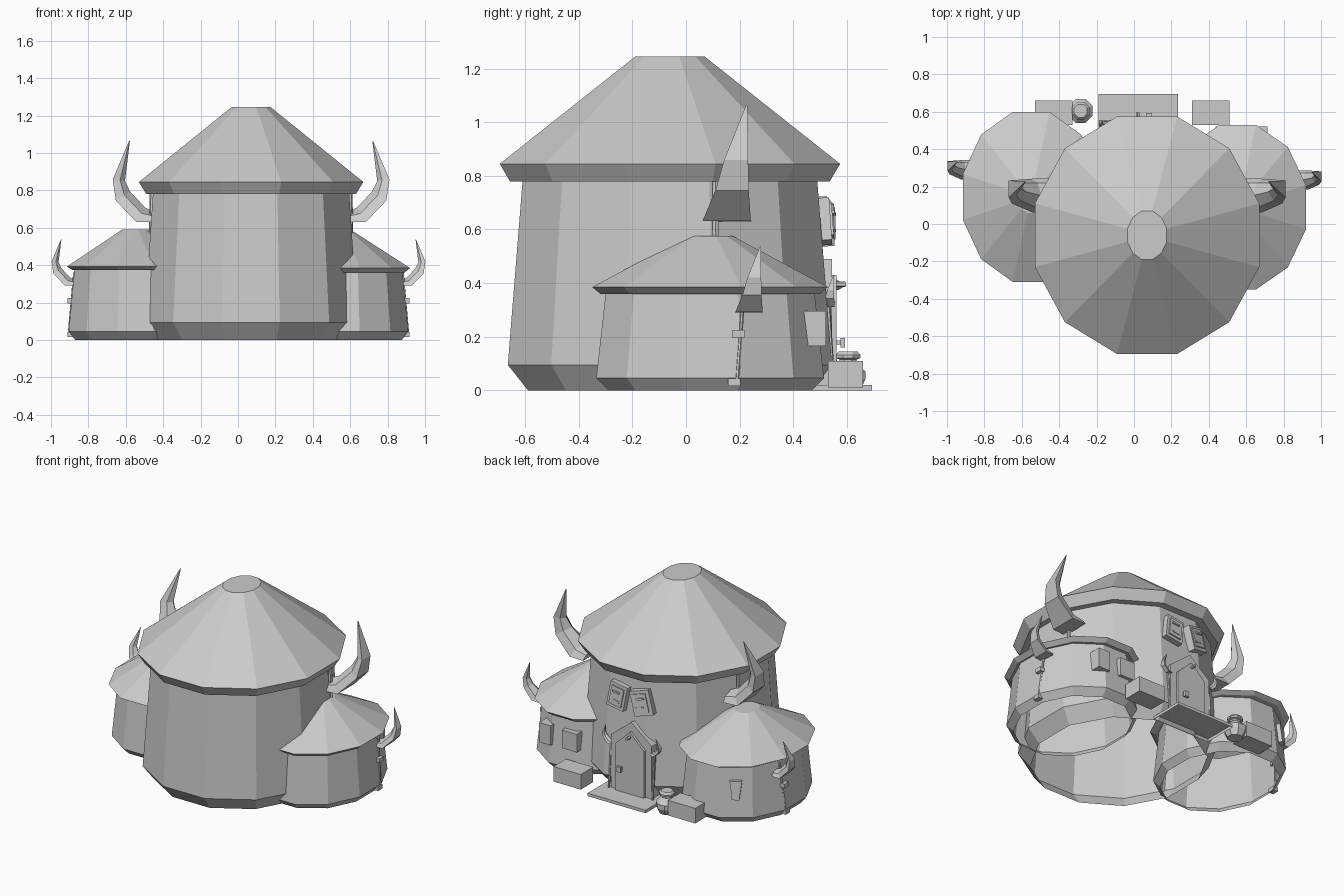
import bpy, bmesh
from math import sin, cos, pi, radians
from mathutils import Vector, Matrix

cube = bpy.data.objects.get("Cube")
if cube:
    bpy.data.objects.remove(cube, do_unlink=True)

grey = bpy.data.materials.new("plain grey")
grey.use_nodes = True
grey.diffuse_color = (0.6, 0.6, 0.6, 1)
grey.node_tree.nodes["Principled BSDF"].inputs["Base Color"].default_value = (0.6, 0.6, 0.6, 1)


def finish(name, bm):
    bmesh.ops.recalc_face_normals(bm, faces=bm.faces)
    mesh = bpy.data.meshes.new(name)
    bm.to_mesh(mesh)
    bm.free()
    mesh.materials.append(grey)
    obj = bpy.data.objects.new(name, mesh)
    bpy.context.collection.objects.link(obj)
    return obj


def skin(name, rings, floor=True):
    """Join equal rings of points into a solid, or a shell open at its first ring."""
    bm = bmesh.new()
    loops = [[bm.verts.new(p) for p in ring] for ring in rings]
    n = len(loops[0])
    for a, b in zip(loops, loops[1:]):
        for i in range(n):
            j = (i + 1) % n
            bm.faces.new((a[i], a[j], b[j], b[i]))
    if floor:
        bm.faces.new(loops[0])
    bm.faces.new(loops[-1])
    return finish(name, bm)


def turned(name, centre, profile, sides=12, floor=True):
    """Faceted solid with flat sides; profile holds (half x, half y, height)."""
    grow = 1 / cos(pi / sides)
    angles = [(i + 0.5) * 2 * pi / sides for i in range(sides)]
    rings = [[(centre[0] + rx * grow * cos(a), centre[1] + ry * grow * sin(a), z) for a in angles]
             for rx, ry, z in profile]
    return skin(name, rings, floor)


def box(name, centre, size, turn=0, lean=0, roll=0, taper=1.0):
    """Box; turn about z, lean about x, roll in its own face plane."""
    bm = bmesh.new()
    bmesh.ops.create_cube(bm, size=1)
    for v in bm.verts:
        if v.co.z < 0:
            v.co.x *= taper
        v.co = Vector(v.co[i] * size[i] for i in range(3))
    rot = (Matrix.Rotation(radians(turn), 4, "Z") @ Matrix.Rotation(radians(lean), 4, "X")
           @ Matrix.Rotation(radians(roll), 4, "Y"))
    bm.transform(Matrix.Translation(centre) @ rot)
    return finish(name, bm)


def gable(name, x, y, width, eaves, peak, base, depth):
    """Upright slab with a pointed top."""
    w = width / 2
    outline = [(-w, base), (w, base), (w, eaves), (0, peak), (-w, eaves)]
    return skin(name, [[(x + px, y + dy, pz) for px, pz in outline] for dy in (0, depth)])


# Horn path: outward, along y, up, half width in y, half thickness
HORN = [(-0.06, 0.00, 0.025, 0.092, 0.025),
        (0.02, 0.00, 0.04, 0.09, 0.045),
        (0.115, 0.02, 0.14, 0.062, 0.045),
        (0.137, 0.035, 0.225, 0.045, 0.033),
        (0.08, 0.075, 0.435, 0.002, 0.002)]
# Horn section: flat on the outside, ridged on the inside
SECTION = [(1, -1), (0.75, 0.2), (0, 1), (-0.75, 0.2), (-1, -1)]


def horn(name, base, side, scale):
    rings = []
    for k, (u, v, w, ry, rn) in enumerate(HORN):
        before, after = HORN[max(k - 1, 0)], HORN[min(k + 1, len(HORN) - 1)]
        along = Vector((after[0] - before[0], 0, after[2] - before[2])).normalized()
        normal = Vector((-along.z, 0, along.x))
        ring = []
        for a, b in SECTION:
            p = Vector((u, v + ry * a, w)) + normal * rn * b
            ring.append((base[0] + side * p.x * scale, base[1] + p.y * scale, base[2] + p.z * scale))
        rings.append(ring)
    return skin(name, rings)


def rod(name, start, end, radius):
    a, b = Vector(start), Vector(end)
    bm = bmesh.new()
    bmesh.ops.create_cone(bm, cap_ends=True, segments=6, radius1=radius, radius2=radius, depth=(b - a).length)
    bm.transform(Matrix.Translation((a + b) / 2) @ (b - a).to_track_quat("Z", "Y").to_matrix().to_4x4())
    return finish(name, bm)


# Main round house: one shell of wall, eaves and roof, open below
MAIN = (0.07, -0.06)
turned("main_house", MAIN, [(0.505, 0.53, 0.0), (0.57, 0.605, 0.095), (0.525, 0.55, 0.78),
                            (0.56, 0.597, 0.78), (0.60, 0.635, 0.845), (0.105, 0.13, 1.245)], floor=False)

# Two smaller side houses
HUTS = {"right": ((0.555, 0.09), 0.0, 1), "left": ((-0.55, 0.145), 0.015, -1)}
for label, (c, d, side) in HUTS.items():
    turned(label + "_hut", c, [(0.32, 0.38, 0.0), (0.355, 0.425, 0.045), (0.325, 0.39, 0.36 + d),
                               (0.335, 0.41 + d, 0.36 + d), (0.365, 0.44 + d, 0.385 + d / 2),
                               (0.07, 0.085, 0.575 + d)], floor=False)
    # Horn with the post and ties below it
    y = c[1] + 0.145
    horn(label + "_hut_horn", (c[0] + side * 0.35, y, 0.29), side, 0.57)
    rod(label + "_hut_post", (c[0] + side * 0.355, y - 0.045, 0.02), (c[0] + side * 0.325, y - 0.02, 0.36), 0.007)
    for z, dy in ((0.03, -0.055), (0.21, -0.04)):
        box(label + "_hut_tie", (c[0] + side * 0.345, y + dy, z), (0.035, 0.045, 0.028))

# Horns on the main house
for label, side in (("right", 1), ("left", -1)):
    horn(label + "_main_horn", (MAIN[0] + side * 0.57, 0.152, 0.63), side, 1.0)
    rod(label + "_main_post", (MAIN[0] + side * 0.54, 0.11, 0.3), (MAIN[0] + side * 0.53, 0.11, 0.78), 0.012)

# Back entrance: porch, pointed door, knob and small horns
DOOR = 0.02
PORCH = [(-0.19, 0.465), (0.235, 0.465), (0.235, 0.695), (-0.19, 0.695)]
skin("porch_step", [[(x, y, z) for x, y in PORCH] for z in (0, 0.02)], floor=False)
gable("door_frame", DOOR, 0.46, 0.30, 0.37, 0.49, 0.02, 0.085)
gable("door_panel", DOOR, 0.54, 0.21, 0.33, 0.43, 0.02, 0.022)
box("door_knob_stem", (DOOR + 0.06, 0.568, 0.178), (0.014, 0.02, 0.014))
box("door_knob", (DOOR + 0.06, 0.585, 0.178), (0.03, 0.018, 0.035))
for label, side in (("right", 1), ("left", -1)):
    horn(label + "_door_horn", (DOOR + side * 0.16, 0.53, 0.31), side, 0.28)
    rod(label + "_door_post", (DOOR + side * 0.16, 0.55, 0.02), (DOOR + side * 0.16, 0.53, 0.33), 0.007)
rod("door_peak_peg", (DOOR, 0.53, 0.395), (DOOR, 0.595, 0.395), 0.01)

# Tilted shutters above the door
for label, x, roll, turn in (("right", 0.13, -9, 0), ("left", -0.045, 14, 12)):
    box(label + "_shutter", (x, 0.515, 0.63), (0.125, 0.05, 0.16), turn, 4, roll)
    box(label + "_shutter_panel", (x, 0.54, 0.632), (0.09, 0.016, 0.12), turn, 4, roll)
    for dz in (-0.03, 0.03):
        box(label + "_shutter_bar", (x, 0.547, 0.632 + dz), (0.05, 0.014, 0.012), turn, 4, roll)

# Windows on the side houses
box("right_hut_back_window", (0.49, 0.485, 0.23), (0.11, 0.075, 0.12))
box("right_hut_corner_window", (0.67, 0.48, 0.23), (0.085, 0.085, 0.13))
box("left_hut_window", (-0.72, 0.505, 0.225), (0.075, 0.04, 0.12), 30, 6, 0, 0.6)

# Crates and lidded pot beside the porch
for label, x in (("right", 0.41), ("left", -0.43)):
    box(label + "_crate", (x, 0.595, 0.06), (0.20, 0.13, 0.10))
turned("pot", (-0.285, 0.605), [(r, r, z) for r, z in (
    (0.045, 0), (0.064, 0.04), (0.064, 0.07), (0.032, 0.105), (0.032, 0.115),
    (0.046, 0.12), (0.046, 0.132), (0.035, 0.145))], sides=8)
